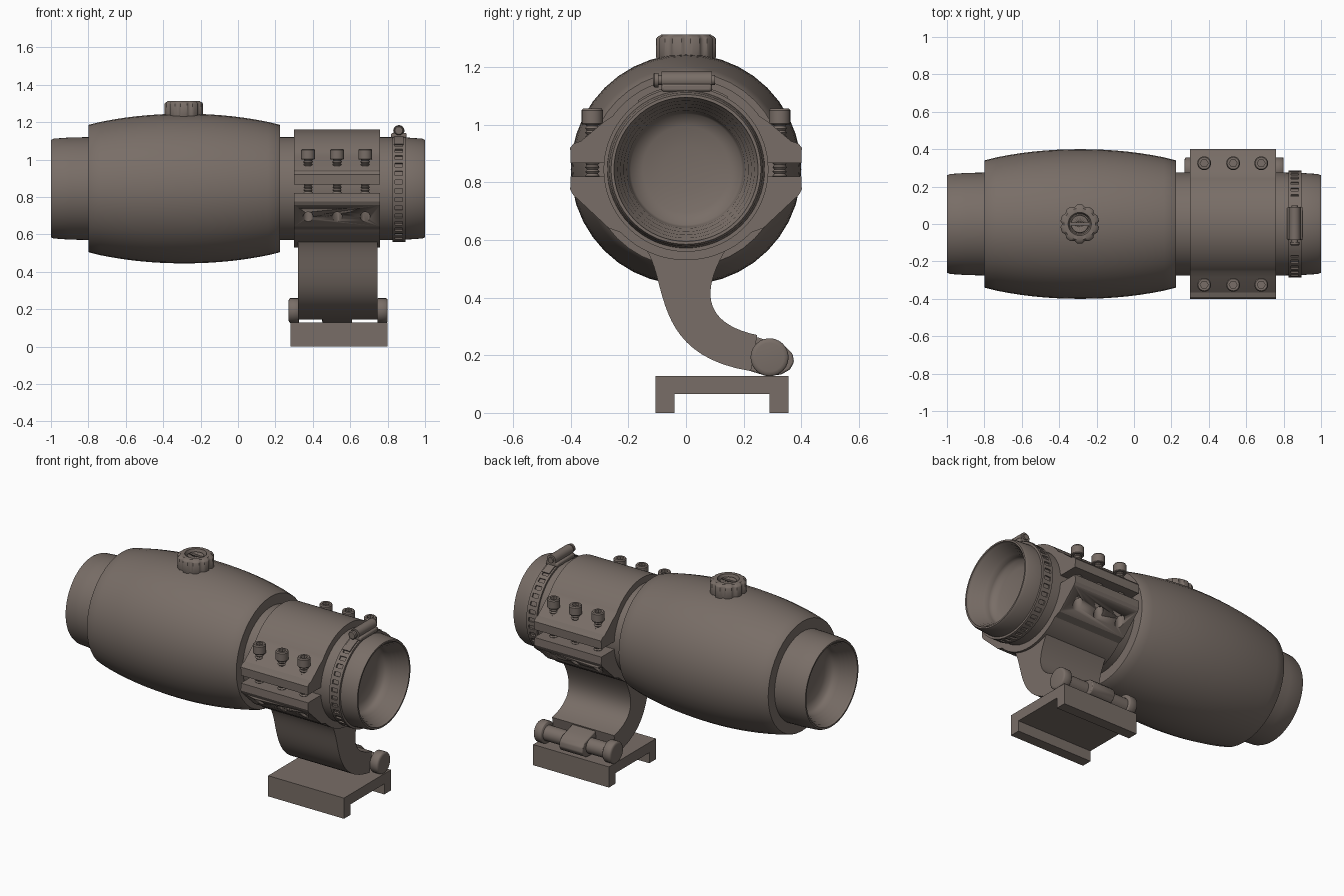
import bpy, bmesh
from math import sin, cos, pi, radians
from mathutils import Vector
from mathutils.geometry import interpolate_bezier

if "Cube" in bpy.data.objects:
    bpy.data.objects.remove(bpy.data.objects["Cube"])

CZ = 0.845  # height of the optical axis

# Dark brown-grey finish used on every part
METAL = bpy.data.materials.new('dark_metal')
METAL.diffuse_color = (0.19, 0.155, 0.135, 1)
METAL.use_nodes = True
METAL.node_tree.nodes["Principled BSDF"].inputs["Base Color"].default_value = METAL.diffuse_color


def finish(name, bm, angle=35):
    bmesh.ops.remove_doubles(bm, verts=bm.verts, dist=1e-5)
    bmesh.ops.recalc_face_normals(bm, faces=bm.faces)
    me = bpy.data.meshes.new(name)
    bm.to_mesh(me)
    bm.free()
    me.materials.append(METAL)
    ob = bpy.data.objects.new(name, me)
    bpy.context.collection.objects.link(ob)
    bpy.ops.object.select_all(action='DESELECT')
    ob.select_set(True)
    bpy.context.view_layer.objects.active = ob
    bpy.ops.object.shade_smooth_by_angle(angle=radians(angle))
    return ob


def lathe_bm(prof, axis='X', loc=(0, 0, 0), segs=64, closed=False, shape=None):
    """Revolve (position, radius) points about an axis; shape(index, r, angle) varies the radius."""
    bm = bmesh.new()
    rings = []
    for i, (p, r) in enumerate(prof):
        ring = []
        for k in range(segs):
            a = 2 * pi * k / segs
            q = shape(i, r, a) if shape else r
            u, v = q * cos(a), q * sin(a)
            co = {'X': (p, u, v), 'Y': (v, p, u), 'Z': (u, v, p)}[axis]
            ring.append(bm.verts.new(Vector(co) + Vector(loc)))
        rings.append(ring)
    n = len(rings)
    for i in range(n if closed else n - 1):
        A, B = rings[i], rings[(i + 1) % n]
        for k in range(segs):
            m = (k + 1) % segs
            bm.faces.new((A[k], A[m], B[m], B[k]))
    bmesh.ops.dissolve_degenerate(bm, dist=1e-6, edges=bm.edges)
    return bm


def lathe(name, prof, angle=35, **kw):
    return finish(name, lathe_bm(prof, **kw), angle)


def extrude_x(name, pts, x0, x1, bevel=0.0, angle=20):
    """Extrude a (y, z) outline from x0 to x1."""
    bm = bmesh.new()
    f = bm.faces.new([bm.verts.new((x0, y, z)) for y, z in pts])
    g = bmesh.ops.extrude_face_region(bm, geom=[f])
    bmesh.ops.translate(bm, vec=(x1 - x0, 0, 0),
                        verts=[e for e in g['geom'] if isinstance(e, bmesh.types.BMVert)])
    ob = finish(name, bm, angle)
    if bevel:
        m = ob.modifiers.new('bevel', 'BEVEL')
        m.width, m.segments, m.limit_method = bevel, 2, 'ANGLE'
    return ob


def cut(ob, cutter):
    cutter.hide_render = True
    cutter.hide_set(True)
    m = ob.modifiers.new('cut', 'BOOLEAN')
    m.operation, m.object, m.solver = 'DIFFERENCE', cutter, 'EXACT'


def arc(r, a0, a1, n=32):
    return [(r * cos(radians(a0 + (a1 - a0) * i / n)), CZ + r * sin(radians(a0 + (a1 - a0) * i / n)))
            for i in range(n + 1)]


# Main tube with softly stepped eyepiece recesses at both ends
def end_profile(s):
    prof = [(0.80, 0.275), (0.90, 0.273), (0.985, 0.267), (1.0, 0.26), (1.0, 0.25)]
    for i in range(4):
        x, r = 0.985 - 0.022 * i, 0.247 - 0.011 * i
        prof += [(x, r), (x - 0.007, r - 0.009)]
    prof += [(0.88, 0.20), (0.86, 0.192), (0.845, 0.15), (0.835, 0.08), (0.832, 0)]
    return [(s * x, r) for x, r in prof]


lathe('main_tube', end_profile(-1)[::-1] + end_profile(1), angle=62, loc=(0, 0, CZ))

# Bulging barrel housing
barrel = [(-0.8, 0.26), (-0.8, 0.338), (-0.797, 0.341)]
for i in range(1, 16):
    x = -0.8 + 1.025 * i / 16
    t = abs((x + 0.2875) / 0.5125)
    barrel.append((x, 0.40 - 0.058 * t ** 2.1))
barrel += [(0.222, 0.341), (0.225, 0.338), (0.225, 0.26)]
lathe('barrel_housing', barrel, loc=(0, 0, CZ), segs=40, closed=True)


# Scalloped adjustment turret with slotted centre
def scallop(i, r, a):
    return r * (1 - 0.09 * max(0, cos(10 * a))) if 2 <= i <= 4 else r


turret = lathe('turret_cap', [(1.2, 0), (1.2, 0.09), (1.235, 0.104), (1.298, 0.104), (1.304, 0.1),
                              (1.313, 0.085), (1.313, 0.062), (1.29, 0.054), (1.29, 0.048),
                              (1.302, 0.046), (1.302, 0)],
               axis='Z', loc=(-0.29, 0, 0), segs=80, shape=scallop)
cut(turret, extrude_x('slot_cutter', [(-0.008, 1.285), (0.008, 1.285), (0.008, 1.33), (-0.008, 1.33)],
                      -0.336, -0.244))

# Split clamp ring, upper and lower halves
side = [(0.277, 0.868), (0.40, 0.868), (0.402, 0.92), (0.39, 0.935), (0.365, 0.943), (0.285, 1.01)]
upper = side + arc(0.315, 36, 144) + [(-y, z) for y, z in side[::-1]] + arc(0.274, 175, 5)
extrude_x('clamp_upper', upper, 0.30, 0.76)
side = [(0.277, 0.82), (0.40, 0.82), (0.402, 0.775), (0.392, 0.757), (0.268, 0.641)]
lower = side + arc(0.315, -44, -136) + [(-y, z) for y, z in side[::-1]] + arc(0.274, -175, -5)
clamp_lower = extrude_x('clamp_lower', lower, 0.30, 0.76, angle=12)


# Six socket-head clamp screws with threads, and the holes beneath them
def socket(i, r, a):
    h = (a % (pi / 3)) - pi / 6
    return r * cos(pi / 6) / cos(h) if i >= 5 else r


for x in (0.375, 0.53, 0.68):
    for y in (-0.325, 0.325):
        lathe('screw_head', [(1.0, 0), (1.0, 0.034), (1.004, 0.037), (1.05, 0.037), (1.057, 0.032),
                             (1.057, 0.021), (1.03, 0.021), (1.03, 0)],
              axis='Z', loc=(x, y, 0), segs=24, shape=socket)
        thread = [(0.755, 0)]
        for k in range(17):
            thread += [(0.755 + 0.015 * k, 0.019), (0.7625 + 0.015 * k, 0.025)]
        lathe('screw_thread', thread + [(1.01, 0.019), (1.01, 0)], axis='Z', loc=(x, y, 0), segs=16)
        cut(clamp_lower, lathe('hole_cutter', [(0.55, 0), (0.55, 0.027), (0.745, 0.027), (0.745, 0)],
                               axis='Z', loc=(x, y, 0), segs=24))

# Curved mount arm
V = lambda y, z: Vector((y, z, 0))
left = interpolate_bezier(V(-0.14, 0.57), V(-0.06, 0.45), V(-0.12, 0.2), V(0.225, 0.145), 20)
right = interpolate_bezier(V(0.247, 0.27), V(0.06, 0.31), V(0.05, 0.42), V(0.14, 0.57), 20)
extrude_x('mount_arm', [(p[0], p[1]) for p in left + right], 0.32, 0.745)

# Hinge: central knuckle, pin and end knobs
extrude_x('hinge_knuckle', [(0.19, 0.155), (0.21, 0.265), (0.25, 0.262), (0.30, 0.245), (0.345, 0.23),
                            (0.37, 0.205), (0.375, 0.175), (0.36, 0.15), (0.33, 0.133), (0.28, 0.128)],
          0.45, 0.61, bevel=0.006, angle=45)
lathe('hinge_pin', [(0.30, 0), (0.30, 0.046), (0.76, 0.046), (0.76, 0)], loc=(0, 0.29, 0.19), segs=32)
for name, x, s in (('knob_left', 0.325, -1), ('knob_right', 0.745, 1)):
    prof = [(0, 0), (0, 0.064), (0.003, 0.066), (0.047, 0.066), (0.053, 0.061), (0.055, 0.05), (0.055, 0)]
    lathe(name, [(x + s * p, r) for p, r in prof], angle=100, loc=(0, 0.29, 0.193), segs=24)

# Rail base with channel underneath
extrude_x('rail_base', [(-0.105, 0), (-0.04, 0), (-0.04, 0.065), (0.29, 0.065), (0.29, 0), (0.355, 0),
                        (0.355, 0.128), (-0.105, 0.128)], 0.28, 0.80)

# Hose clamp band with slots
bm = lathe_bm([(0.825, 0.262), (0.825, 0.286), (0.84, 0.286), (0.88, 0.286), (0.895, 0.286), (0.895, 0.262)],
              loc=(0, 0, CZ), segs=76, closed=True)
bmesh.ops.recalc_face_normals(bm, faces=bm.faces)
mid = []
for f in bm.faces:
    c = f.calc_center_median()
    if abs(c.x - 0.86) < 0.002 and Vector((c.y, c.z - CZ)).length > 0.28:
        mid.append(f)
for f in bmesh.ops.extrude_discrete_faces(bm, faces=mid[::2])['faces']:
    for v in f.verts:
        d = Vector((0, v.co.y, v.co.z - CZ)).normalized()
        v.co -= d * 0.009
finish('hose_clamp_band', bm, 25)

# Hose clamp housing, worm screw and loose band tail
extrude_x('hose_clamp_plate', [(-0.085, 1.115), (0.09, 1.115), (0.09, 1.142), (-0.085, 1.142)],
          0.818, 0.902, bevel=0.008)
lathe('hose_clamp_housing', [(-0.085, 0), (-0.085, 0.03), (0.09, 0.03), (0.09, 0)],
      axis='Y', loc=(0.86, 0, 1.154), segs=32)
lathe('worm_screw', [(-0.115, 0), (-0.115, 0.02), (-0.11, 0.025), (-0.095, 0.025), (-0.095, 0.017),
                     (0.10, 0.017), (0.10, 0)], axis='Y', loc=(0.86, 0, 1.155), segs=24)
extrude_x('band_tail', arc(0.292, 125, 60, 16) + arc(0.284, 60, 125, 16), 0.835, 0.885)
